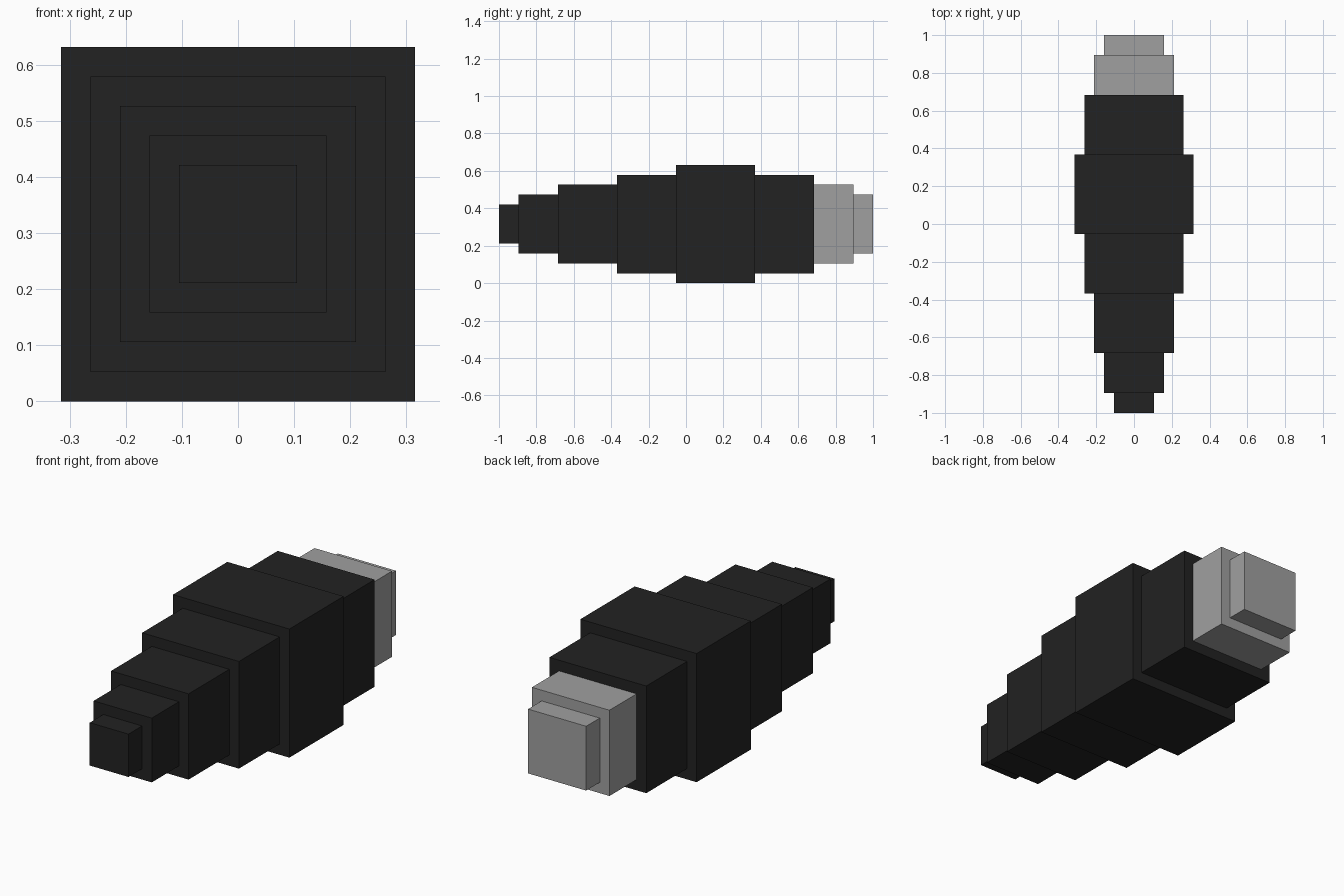
import bpy
import bmesh
from mathutils import Matrix

cube = bpy.data.objects.get("Cube")
if cube:
    bpy.data.objects.remove(cube, do_unlink=True)

UNIT = 2 / 38      # the body is 38 units long
AXIS_HEIGHT = 6    # centre line above the ground, in units


def make_material(name, value):
    mat = bpy.data.materials.new(name)
    mat.use_nodes = True
    color = (value, value, value, 1)
    mat.diffuse_color = color
    mat.node_tree.nodes["Principled BSDF"].inputs["Base Color"].default_value = color
    return mat


black = make_material("charcoal black", 0.016)
grey = make_material("mid grey", 0.352)


def add_block(name, start, length, width, mat):
    """Square block running back along y from start, in units."""
    bm = bmesh.new()
    bmesh.ops.create_cube(bm, size=1, matrix=Matrix.Diagonal(
        (width * UNIT, length * UNIT, width * UNIT, 1)))
    mesh = bpy.data.meshes.new(name)
    bm.to_mesh(mesh)
    bm.free()
    mesh.materials.append(mat)
    obj = bpy.data.objects.new(name, mesh)
    obj.location = (0, (start + length / 2) * UNIT, AXIS_HEIGHT * UNIT)
    bpy.context.collection.objects.link(obj)


# Stepped body from front tip to rear tip: name, length, width, material
segments = [
    ("front_tip", 2, 4, black),
    ("front_step", 4, 6, black),
    ("front_taper", 6, 8, black),
    ("front_body", 6, 10, black),
    ("middle_body", 8, 12, black),
    ("rear_body", 6, 10, black),
    ("rear_step", 4, 8, grey),
    ("rear_tip", 2, 6, grey),
]

position = -19
for name, length, width, mat in segments:
    add_block(name, position, length, width, mat)
    position += length
